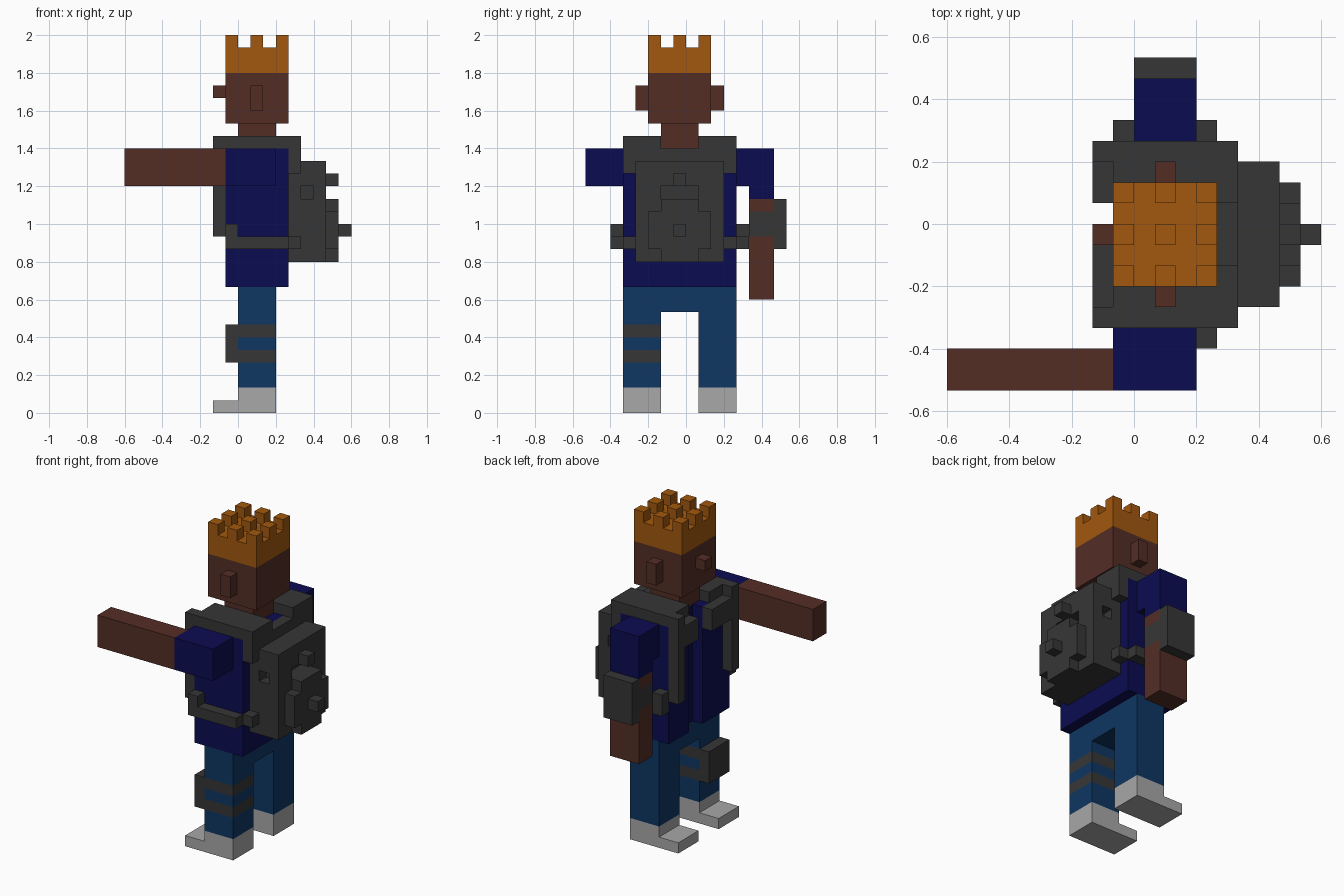
import bpy, bmesh, math
from mathutils import Vector

if "Cube" in bpy.data.objects:
    bpy.data.objects.remove(bpy.data.objects["Cube"])

V = 1 / 15  # edge of one block


def material(name, *rgb):
    m = bpy.data.materials.new(name)
    lin = [((c / 255 + 0.055) / 1.055) ** 2.4 if c > 10 else c / 255 / 12.92 for c in rgb]
    m.diffuse_color = (*lin, 1)
    m.use_nodes = True
    m.node_tree.nodes["Principled BSDF"].inputs["Base Color"].default_value = m.diffuse_color
    return m


SKIN = material("brown skin", 84, 45, 37)
HAIR = material("orange hair", 162, 88, 14)
NAVY = material("navy shirt", 12, 12, 82)
JEANS = material("blue jeans", 14, 54, 98)
GREY = material("dark grey gear", 54, 54, 54)
SHOE = material("light grey shoe", 168, 168, 168)


def cells(boxes):
    """Unit cells inside boxes given as (x0, x1, y0, y1, z0, z1)."""
    return {(x, y, z) for a, b, c, d, e, f in boxes
            for x in range(a, b) for y in range(c, d) for z in range(e, f)}


def mirror(boxes):
    """Boxes plus their copies across the body's middle plane."""
    return boxes + [(a, b, -1 - d, -1 - c, e, f) for a, b, c, d, e, f in boxes]


def part(name, mat, boxes, cut=()):
    """Blocky solid: union of boxes minus cuts, as one clean outer skin."""
    solid = cells(boxes) - cells(cut)
    bm = bmesh.new()
    verts = {}
    for cell in solid:
        for axis in range(3):
            for side in (0, 1):
                near = list(cell)
                near[axis] += 2 * side - 1
                if tuple(near) in solid:
                    continue
                u, w = (axis + 1) % 3, (axis + 2) % 3
                ring = []
                for du, dw in ((0, 0), (1, 0), (1, 1), (0, 1)):
                    p = list(cell)
                    p[axis] += side
                    p[u] += du
                    p[w] += dw
                    p = tuple(p)
                    if p not in verts:
                        verts[p] = bm.verts.new(Vector(p) * V)
                    ring.append(verts[p])
                bm.faces.new(ring if side else ring[::-1])
    bmesh.ops.dissolve_limit(bm, angle_limit=0.01, verts=bm.verts[:], edges=bm.edges[:])
    me = bpy.data.meshes.new(name)
    bm.to_mesh(me)
    bm.free()
    me.materials.append(mat)
    ob = bpy.data.objects.new(name, me)
    bpy.context.collection.objects.link(ob)
    return ob


# Head: face with nose and ears, neck, spiky hair
part("head", SKIN, mirror([(1, 2, 2, 3, 24, 26)]) + [(-1, 4, -3, 2, 23, 27), (-2, -1, -1, 0, 25, 26)])
part("neck", SKIN, [(0, 3, -2, 1, 21, 23)])
part("hair", HAIR, [(-1, 4, -3, 2, 27, 29)] +
     [(x, x + 1, y, y + 1, 29, 30) for x in (-1, 1, 3) for y in (-3, -1, 1)])

# Open jacket with a groove down the front
part("jacket", NAVY, [(-1, 4, -5, 4, 10, 21)], [(-1, 0, -1, 1, 10, 21)])

# Raised arm pointing forward
part("raised_sleeve", NAVY, [(-1, 3, -8, -5, 18, 21)])
part("raised_arm", SKIN, [(-9, -1, -8, -6, 18, 21)])

# Hanging arm with elbow guard
elbow_band = [(0, 3, 5, 7, 14, 16)]
part("hanging_sleeve", NAVY, [(0, 3, 4, 5, 18, 21), (0, 3, 5, 7, 17, 21)])
part("hanging_arm", SKIN, [(0, 3, 5, 7, 9, 17)], elbow_band)
part("elbow_guard", GREY, elbow_band + [(0, 3, 7, 8, 13, 17)])

# Trousers, knee guard and shoes
knee_bands = [(0, 3, -5, -2, z, z + 1) for z in (4, 6)]
part("trousers", JEANS, mirror([(0, 3, 1, 4, 2, 8)]) + [(0, 3, -5, 4, 8, 10)], knee_bands)
part("knee_guard", GREY, knee_bands + [(-1, 0, -5, -2, 4, 7)])
part("shoes", SHOE, mirror([(0, 3, 1, 4, 0, 2), (-2, 0, 1, 4, 0, 1)]))

# Harness: shoulder pads, front straps, chest pads, side belts, yoke
part("harness", GREY, mirror([
    (-1, 5, 1, 4, 21, 22),
    (-2, -1, 3, 4, 14, 22),
    (-1, 4, 4, 5, 13, 14),
    (-1, 0, 4, 5, 14, 15),
    (4, 5, 3, 4, 13, 14),
    (4, 5, 3, 4, 19, 21),
]) + [(-2, -1, 1, 3, 19, 21), (-2, -1, -4, -1, 19, 21), (4, 5, -4, 3, 20, 21)])

# Backpack with side holes, a notch under the flap, pocket and buckles
part("backpack", GREY,
     [(4, 7, -4, 3, 12, 20), (7, 8, -3, 2, 12, 16), (7, 8, -2, 1, 16, 17),
      (7, 8, -1, 0, 18, 19), (8, 9, -1, 0, 14, 15)],
     mirror([(5, 6, 2, 3, 17, 18), (7, 8, 1, 2, 12, 13)]) + [(6, 7, -2, 1, 17, 18)])
